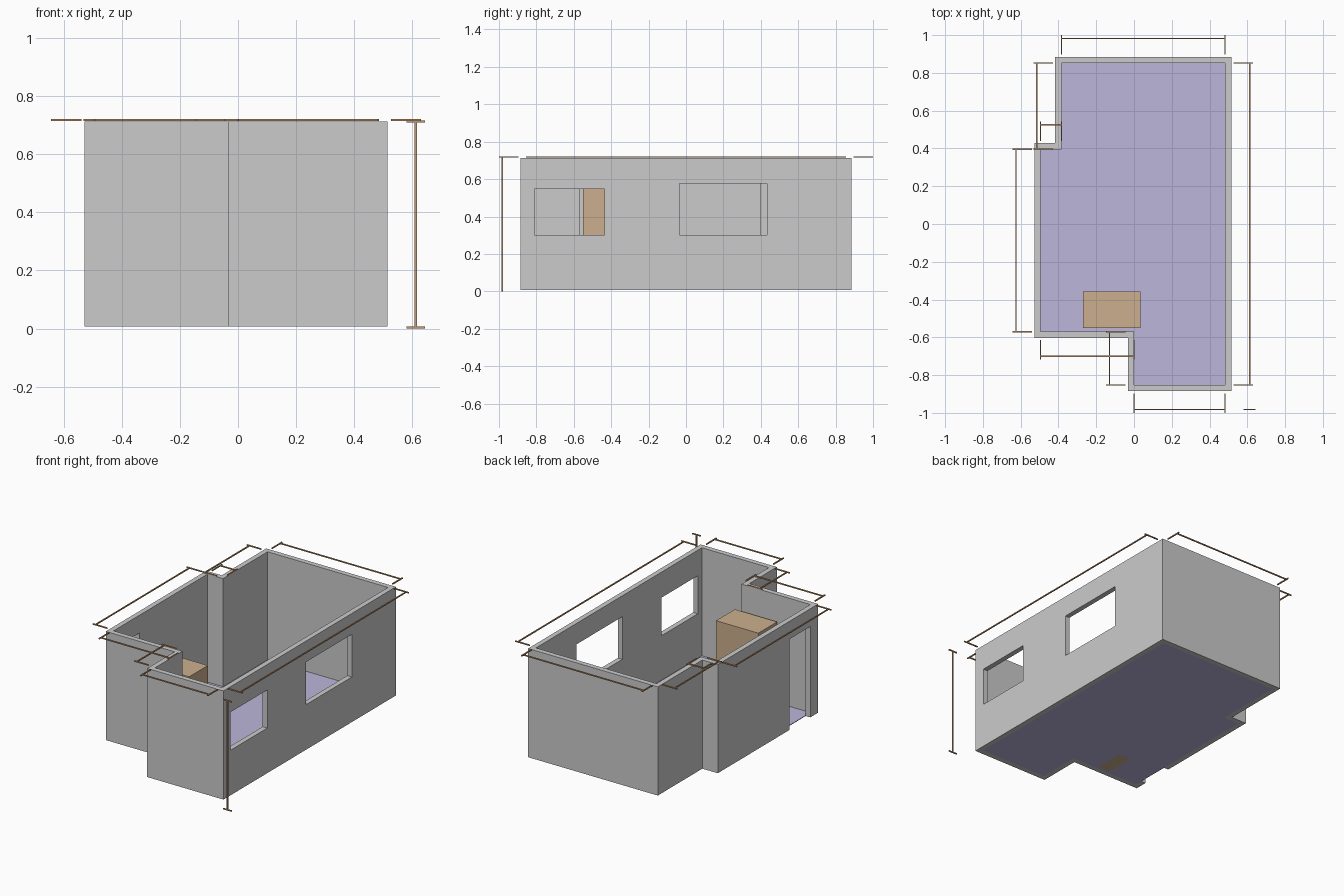
import bpy, bmesh
from mathutils import Vector

if "Cube" in bpy.data.objects:
    bpy.data.objects.remove(bpy.data.objects["Cube"])

WALL = 0.033
Z0, Z1 = 0.007, 0.713
ROD = 0.007

# Inner outline of the room, counter-clockwise
ROOM = [Vector(p) for p in [(0, -.852), (.482, -.852), (.482, .852), (-.384, .852),
                            (-.384, .395), (-.495, .395), (-.495, -.57), (0, -.57)]]
N = len(ROOM)


def normal(i):
    d = (ROOM[(i + 1) % N] - ROOM[i]).normalized()
    return Vector((d.y, -d.x))


def material(name, rgb):
    m = bpy.data.materials.new(name)
    m.diffuse_color = (*rgb, 1)
    m.use_nodes = True
    m.node_tree.nodes["Principled BSDF"].inputs["Base Color"].default_value = m.diffuse_color
    return m


def make_object(name, bm, mat=None):
    bmesh.ops.recalc_face_normals(bm, faces=bm.faces)
    me = bpy.data.meshes.new(name)
    bm.to_mesh(me)
    bm.free()
    ob = bpy.data.objects.new(name, me)
    bpy.context.collection.objects.link(ob)
    if mat:
        me.materials.append(mat)
    return ob


def add_box(bm, lo, hi):
    lo, hi = Vector(lo), Vector(hi)
    vs = bmesh.ops.create_cube(bm, size=1)["verts"]
    bmesh.ops.scale(bm, vec=hi - lo, verts=vs)
    bmesh.ops.translate(bm, vec=(lo + hi) / 2, verts=vs)
    return vs


def add_rod(bm, a, b):
    h = Vector((ROD, ROD, ROD)) / 2
    lo = Vector(map(min, a, b)) - h
    hi = Vector(map(max, a, b)) + h
    add_box(bm, lo, hi)


purple = material("floor_purple", (.50, .47, .70))
tan = material("cabinet_tan", (.60, .43, .27))
brown = material("dimension_brown", (.55, .32, .16))

# Walls: ring between the inner outline and its offset, extruded up
bm = bmesh.new()
outer = [p + WALL * (normal(i - 1) + normal(i)) for i, p in enumerate(ROOM)]
rings = [[bm.verts.new((p.x, p.y, z)) for p in loop]
         for loop, z in ((ROOM, Z0), (outer, Z0), (outer, Z1), (ROOM, Z1))]
for k in range(4):
    a, b = rings[k], rings[(k + 1) % 4]
    for i in range(N):
        j = (i + 1) % N
        bm.faces.new((a[i], a[j], b[j], b[i]))
walls = make_object("walls", bm)

# Openings: two windows on the right, a doorway on the left
openings = {
    "front_window_cutter": ((.45, -.81, .30), (.55, -.435, .547)),
    "back_window_cutter": ((.45, -.035, .30), (.55, .433, .577)),
    "doorway_cutter": ((-.56, -.522, -.05), (-.46, -.306, .597)),
}
bpy.context.view_layer.objects.active = walls
for name, (lo, hi) in openings.items():
    bm = bmesh.new()
    add_box(bm, lo, hi)
    cutter = make_object(name, bm)
    cutter.hide_render = True
    mod = walls.modifiers.new(name, 'BOOLEAN')
    mod.operation = 'DIFFERENCE'
    mod.solver = 'EXACT'
    mod.object = cutter
    bpy.ops.object.modifier_apply(modifier=mod.name)
    bpy.data.objects.remove(cutter)

# Floor slab inside the walls
bm = bmesh.new()
face = bm.faces.new([bm.verts.new((p.x, p.y, Z0)) for p in ROOM])
top = bmesh.ops.extrude_face_region(bm, geom=[face])["geom"]
bmesh.ops.translate(bm, vec=(0, 0, .004),
                    verts=[v for v in top if isinstance(v, bmesh.types.BMVert)])
make_object("floor", bm, purple)

# Cabinet block; its left edge dips just through the floor
bm = bmesh.new()
for v in add_box(bm, (-.27, -.55, .0075), (.034, -.357, .548)):
    if v.co.z < .1 and v.co.x < -.1:
        v.co.z = .0068
make_object("cabinet", bm, tan)

# Dimension marker along every wall: a line with two end ticks
ZD = Z1 + .005
for i in range(N):
    n = normal(i)
    bm = bmesh.new()
    ends = (ROOM[i], ROOM[(i + 1) % N])
    add_rod(bm, *[(p + n * .13).to_3d() + Vector((0, 0, ZD)) for p in ends])
    for p in ends:
        add_rod(bm, *[(p + n * d).to_3d() + Vector((0, 0, ZD)) for d in (.048, .145)])
    make_object(f"wall_dimension_{i + 1}", bm, brown)

# Height marker at the front right corner
bm = bmesh.new()
X, Y = .612, -.982
zb, zt = .0035, Z1
add_rod(bm, (X, Y, zb), (X, Y, zt))
for z in (zb, zt):
    add_rod(bm, (X - .028, Y, z), (X + .028, Y, z))
make_object("height_dimension", bm, brown)
